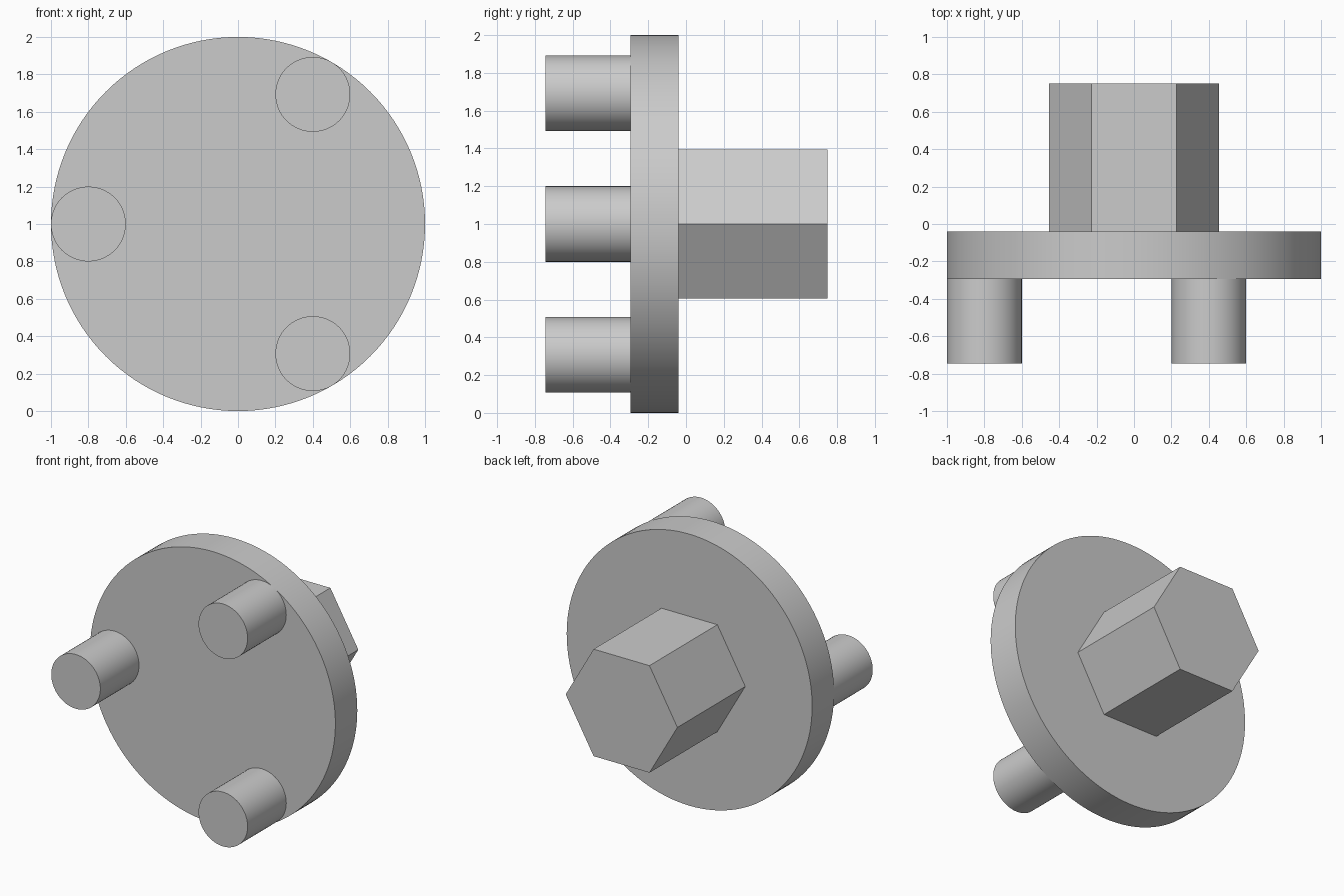
import bpy
import bmesh
from math import radians, sin, cos
from mathutils import Matrix

cube = bpy.data.objects.get("Cube")
if cube:
    bpy.data.objects.remove(cube, do_unlink=True)

GREY = (0.6, 0.6, 0.6, 1.0)
grey = bpy.data.materials.new("plain_grey")
grey.use_nodes = True
grey.diffuse_color = GREY
grey.node_tree.nodes["Principled BSDF"].inputs["Base Color"].default_value = GREY


def prism(name, x, z, y_front, y_back, radius, sides, turn=0, smooth=True):
    """Closed round or many-sided bar lying along the y axis."""
    bm = bmesh.new()
    place = (Matrix.Translation((x, (y_front + y_back) / 2, z))
             @ Matrix.Rotation(radians(90), 4, "X")
             @ Matrix.Rotation(radians(turn), 4, "Z"))
    bmesh.ops.create_cone(bm, cap_ends=True, segments=sides, radius1=radius,
                          radius2=radius, depth=y_back - y_front, matrix=place)
    mesh = bpy.data.meshes.new(name)
    bm.to_mesh(mesh)
    bm.free()
    mesh.materials.append(grey)
    obj = bpy.data.objects.new(name, mesh)
    bpy.context.collection.objects.link(obj)
    if smooth:
        bpy.ops.object.select_all(action="DESELECT")
        obj.select_set(True)
        bpy.context.view_layer.objects.active = obj
        bpy.ops.object.shade_smooth_by_angle(angle=radians(30))
    return obj


CENTRE_Z = 1.0
DISC_FRONT, DISC_BACK = -0.295, -0.04

# Round flange
prism("disc", 0, CENTRE_Z, DISC_FRONT, DISC_BACK, 1.0, 128)

# Hexagonal drive shaft on the back, with corners to the left and right
prism("hex_shaft", 0, CENTRE_Z, DISC_BACK, 0.75, 0.455, 6, turn=30, smooth=False)

# Three drive pins on the front, evenly spaced and tangent to the rim
PIN_RADIUS = 0.2
for label, angle in (("upper", 60), ("side", 180), ("lower", 300)):
    reach = 1.0 - PIN_RADIUS
    prism(label + "_pin", reach * cos(radians(angle)),
          CENTRE_Z + reach * sin(radians(angle)),
          -0.745, DISC_FRONT, PIN_RADIUS, 64)
